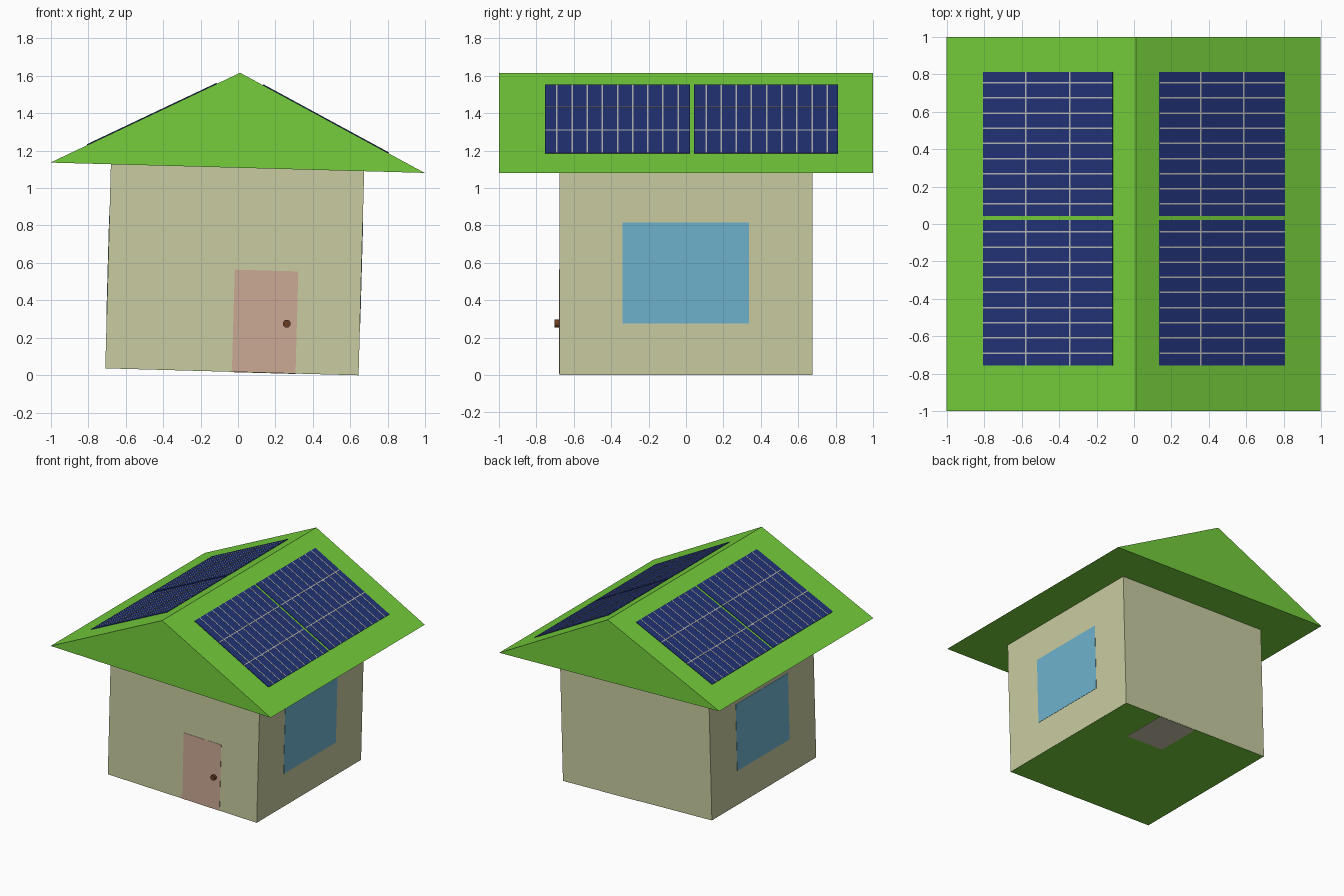
import bpy, bmesh, math
from mathutils import Matrix, Vector

if "Cube" in bpy.data.objects:
    bpy.data.objects.remove(bpy.data.objects["Cube"])

# Whole house leans slightly around the y axis
LEAN = Matrix.Translation((-0.0325, 0, 0.0186)) @ Matrix.Rotation(0.0275, 4, 'Y')
HALF, WALL_H, RISE = 0.677, 1.09, 0.5075


def material(name, r, g, b):
    m = bpy.data.materials.new(name)
    m.diffuse_color = (*[(c / 255) ** 2.2 for c in (r, g, b)], 1)
    m.use_nodes = True
    m.node_tree.nodes["Principled BSDF"].inputs["Base Color"].default_value = m.diffuse_color
    return m


GREEN = material("roof_green", 116, 204, 62)
TAN = material("wall_tan", 200, 203, 160)
PINK = material("door_pink", 203, 168, 148)
GLASS = material("window_blue", 110, 178, 204)
BROWN = material("knob_brown", 105, 62, 38)
NAVY = material("panel_navy", 38, 54, 118)
LINE = material("panel_line", 180, 180, 180)
MAT = material("floor_patch", 200, 195, 168)


def add_box(bm, lo, hi):
    lo, hi = Vector(lo), Vector(hi)
    size = Matrix.Diagonal((*(hi - lo), 1))
    bmesh.ops.create_cube(bm, size=1, matrix=Matrix.Translation((lo + hi) / 2) @ size)


def finish(name, bm, mat, frame=Matrix()):
    bm.transform(LEAN @ frame)
    bmesh.ops.recalc_face_normals(bm, faces=bm.faces)
    me = bpy.data.meshes.new(name)
    bm.to_mesh(me)
    bm.free()
    me.materials.append(mat)
    ob = bpy.data.objects.new(name, me)
    bpy.context.collection.objects.link(ob)
    return ob


def box(name, lo, hi, mat, frame=Matrix()):
    bm = bmesh.new()
    add_box(bm, lo, hi)
    return finish(name, bm, mat, frame)


# Walls, green floor and the patch under the floor
box("walls", (-HALF, -HALF, 0), (HALF, HALF, WALL_H), TAN)
box("floor", (-HALF + 0.001, -HALF + 0.001, -0.001), (HALF - 0.001, HALF - 0.001, 0.01), GREEN)
box("floor_patch", (0, 0.29, -0.003), (0.34, HALF - 0.002, 0.005), MAT)

# Door with round knob
box("door", (0, -HALF - 0.002, 0), (0.34, -HALF + 0.01, 0.545), PINK)
bm = bmesh.new()
bmesh.ops.create_cone(bm, cap_ends=True, segments=24, radius1=0.021, radius2=0.021, depth=0.03,
                      matrix=Matrix.Translation((0.286, -0.687, 0.264)) @ Matrix.Rotation(math.pi / 2, 4, 'X'))
finish("door_knob", bm, BROWN)

# Gable roof: triangular profile pushed along y
bm = bmesh.new()
tri = [bm.verts.new((x, -1, z)) for x, z in ((-1, WALL_H), (1, WALL_H), (0, WALL_H + RISE))]
face = bm.faces.new(tri)
ext = bmesh.ops.extrude_face_region(bm, geom=[face])
bmesh.ops.translate(bm, vec=(0, 2, 0), verts=[v for v in ext["geom"] if isinstance(v, bmesh.types.BMVert)])
finish("roof", bm, GREEN)

# Windows and solar panels on both sides
SLOPE = math.atan(RISE)
TOP, BOTTOM = 0.138, 0.903     # distance down the slope from the ridge
for side, s in (("right", 1), ("left", -1)):
    flip = Matrix.Diagonal((s, 1, 1, 1))
    box(side + "_window", (HALF - 0.01, -0.34, 0.275), (HALF + 0.002, 0.337, 0.815), GLASS, flip)
    # Slope frame: x runs down the roof from the ridge, z points out of it
    frame = flip @ Matrix.Translation((0, 0, WALL_H + RISE)) @ Matrix.Rotation(SLOPE, 4, 'Y')
    for place, y0, y1 in (("front", -0.755, 0.022), ("back", 0.042, 0.812)):
        name = f"{side}_{place}_solar_panel"
        box(name, (TOP, y0, -0.004), (BOTTOM, y1, 0.004), NAVY, frame)
        bm = bmesh.new()
        for i in range(9):
            y = y0 + 0.065 + i * 0.081
            add_box(bm, (TOP, y - 0.004, 0), (BOTTOM, y + 0.004, 0.0055))
        for f in (0.33, 0.67):
            x = TOP + f * (BOTTOM - TOP)
            add_box(bm, (x - 0.004, y0, 0), (x + 0.004, y1, 0.006))
        finish(name + "_lines", bm, LINE, frame)
